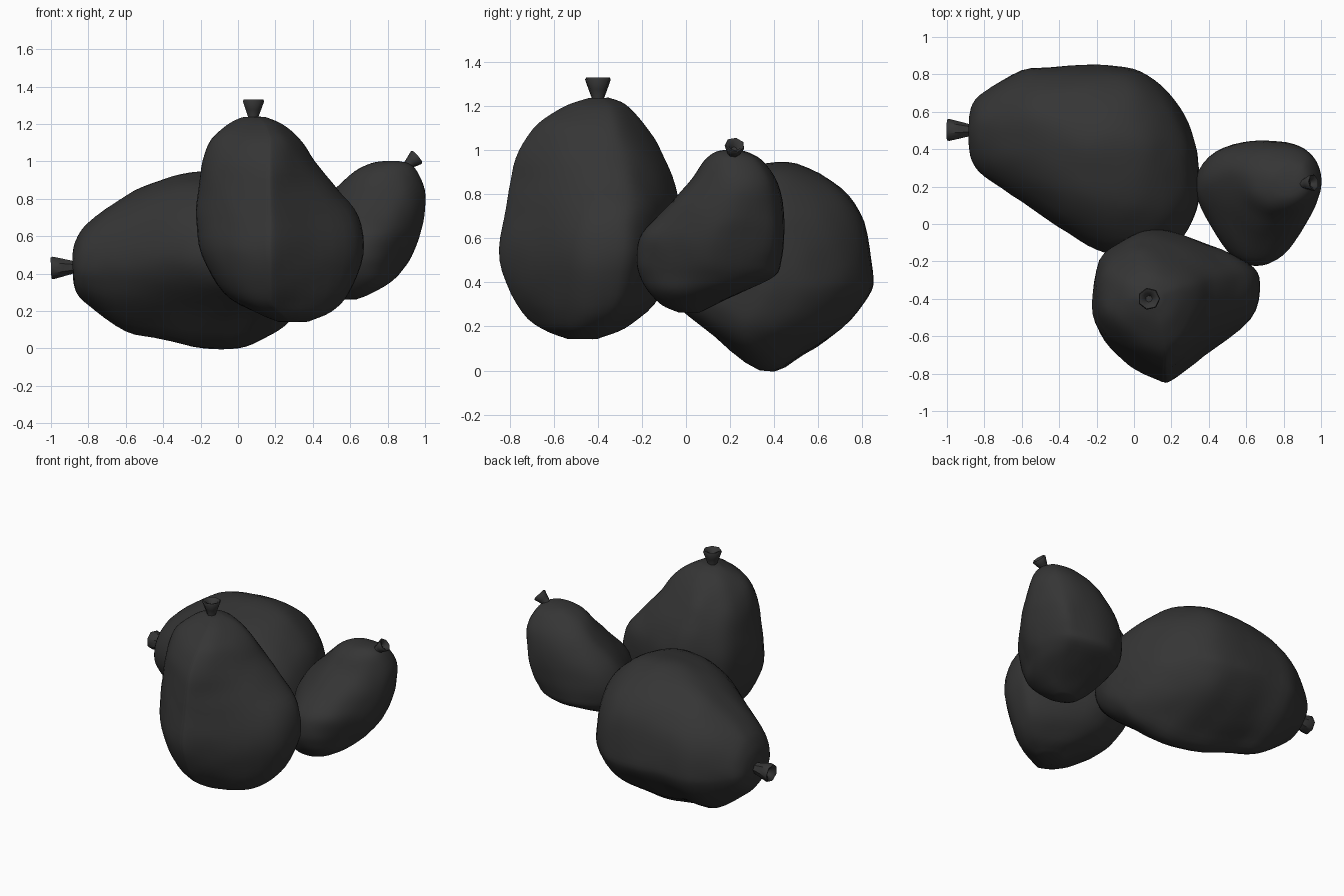
import bpy, bmesh, math
from mathutils import Vector, noise

if "Cube" in bpy.data.objects:
    bpy.data.objects.remove(bpy.data.objects["Cube"])

black = bpy.data.materials.new("black plastic")
black.diffuse_color = (0.036, 0.036, 0.036, 1)
black.use_nodes = True
black.node_tree.nodes["Principled BSDF"].inputs["Base Color"].default_value = black.diffuse_color


def smooth_points(pts, steps, closed):
    """Interpolate points of any dimension with a Catmull-Rom curve."""
    n, out = len(pts), []
    get = (lambda i: pts[i % n]) if closed else (lambda i: pts[max(0, min(n - 1, i))])
    for i in range(n if closed else n - 1):
        for s in range(steps):
            t = s / steps
            out.append([0.5 * (2 * b + (c - a) * t + (2 * a - 5 * b + 4 * c - d) * t * t
                               + (3 * b - a - 3 * c + d) * t ** 3)
                        for a, b, c, d in zip(get(i - 1), get(i), get(i + 1), get(i + 2))])
    return out if closed else out + [list(pts[-1])]


def finish(name, bm, angle):
    bmesh.ops.recalc_face_normals(bm, faces=bm.faces)
    mesh = bpy.data.meshes.new(name)
    bm.to_mesh(mesh)
    bm.free()
    ob = bpy.data.objects.new(name, mesh)
    bpy.context.collection.objects.link(ob)
    mesh.materials.append(black)
    bpy.ops.object.select_all(action='DESELECT')
    ob.select_set(True)
    bpy.context.view_layer.objects.active = ob
    bpy.ops.object.shade_smooth_by_angle(angle=math.radians(angle))
    return ob


def skin(bm, rings):
    for a, b in zip(rings, rings[1:]):
        for i in range(len(a)):
            j = (i + 1) % len(a)
            bm.faces.new((a[i], a[j], b[j], b[i]))


def make_bag(name, section, stations, place, blend=0.9, power=1.0, fold=None):
    """Loft one outline through stations (position, u min, u max, v min, v max).
    The outline turns into an ellipse as the bag narrows; a power below 1 squares
    that ellipse, and fold keeps the front crease at one u."""
    outline = smooth_points(section, 4, True)
    us, vs = [p[0] for p in outline], [p[1] for p in outline]
    u0, u1, v0, v1 = min(us), max(us), min(vs), max(vs)
    unit = [((2 * u - u0 - u1) / (u1 - u0), (2 * v - v0 - v1) / (v1 - v0)) for u, v in outline]
    crease = min(unit, key=lambda p: p[1])[0]
    widest = max((s[2] - s[1]) * (s[4] - s[3]) for s in stations)
    bm = bmesh.new()
    rings = []
    for t, ua, ub, va, vb in smooth_points(stations, 4, False):
        w = blend * max(0, 1 - (ub - ua) * (vb - va) / widest)
        shift = 0
        if fold is not None:
            shift = max(-.35, min(.35, (2 * fold - ua - ub) / (ub - ua) - crease))
        ring = []
        for p, q in unit:
            a = math.atan2(q, p)
            c, s = math.cos(a), math.sin(a)
            c, s = math.copysign(abs(c) ** power, c), math.copysign(abs(s) ** power, s)
            p, q = p + (c - p) * w, q + (s - q) * w
            p += shift * (1 - p * p) * (1 - q) / 2
            co = Vector(place(t, (ua + ub + p * (ub - ua)) / 2, (va + vb + q * (vb - va)) / 2))
            # Soft lumps from the contents
            lump = 0.008 * noise.noise_vector(co * 4.5) + 0.004 * noise.noise_vector(co * 9)
            ring.append(bm.verts.new(co + lump))
        rings.append(ring)
    skin(bm, rings)
    bm.faces.new(rings[0])
    bm.faces.new(rings[-1])
    return finish(name, bm, 40)


def make_knot(name, base, tip, r0, r1):
    """Fluted flare with a recessed mouth."""
    base, tip = Vector(base), Vector(tip)
    axis = tip - base
    turn = axis.to_track_quat('Z', 'Y')
    n, rings = 14, []
    bm = bmesh.new()
    for f, r in ((-0.2, r0 * 1.2), (0.1, r0), (0.5, r0 * 0.5 + r1 * 0.5), (0.92, r1),
                 (1.0, r1 * 0.92), (0.95, r1 * 0.65), (0.6, r1 * 0.3)):
        ring = []
        for i in range(n):
            a = math.tau * i / n
            k = r * (1 if i % 2 else 0.9)
            ring.append(bm.verts.new(
                base + turn @ Vector((k * math.cos(a), k * math.sin(a), f * axis.length))))
        rings.append(ring)
    skin(bm, rings)
    bm.faces.new(rings[0])
    bm.faces.new(rings[-1])
    return finish(name, bm, 50)


def upright(t, u, v):
    return (u, v, t)


def lying(t, u, v):
    return (t, u, v)


# Tall bag standing in front, with a fold down its front corner
make_bag("upright_bag",
         [(.2, -.84), (.17, -.83), (0, -.75), (-.15, -.62), (-.22, -.45), (-.18, -.2),
          (-.03, -.08), (.12, -.03), (.33, -.08), (.6, -.2), (.67, -.31), (.62, -.5),
          (.4, -.7), (.24, -.83)],
         [(.145, .22, .38, -.54, -.40), (.19, .1, .5, -.66, -.28), (.3, -.08, .6, -.77, -.14),
          (.5, -.195, .675, -.85, -.05), (.7, -.225, .645, -.825, -.03), (.85, -.215, .53, -.795, -.05),
          (1.0, -.19, .41, -.755, -.11), (1.12, -.14, .33, -.67, -.19),
          (1.2, -.05, .24, -.54, -.27), (1.235, .02, .15, -.44, -.35)],
         upright, blend=0.6, fold=0.17)
make_knot("upright_knot", (.08, -.4, 1.225), (.08, -.4, 1.33), .028, .06)

# Large bag lying on its side at the back
make_bag("lying_bag",
         [(.35, 0), (.1, .2), (-.1, .36), (-.17, .52), (-.1, .71), (.08, .87), (.3, .94),
          (.5, .95), (.7, .84), (.81, .68), (.85, .45), (.83, .34), (.71, .19), (.53, .07)],
         [(-.885, .43, .57, .37, .51), (-.865, .34, .64, .3, .58), (-.8, .25, .71, .23, .67),
          (-.6, .12, .82, .09, .82), (-.4, -.02, .84, .05, .91), (-.2, -.14, .85, .005, .945),
          (0, -.18, .83, 0, .93), (.15, -.16, .74, .06, .86), (.27, -.06, .58, .14, .74),
          (.33, .06, .42, .24, .6), (.35, .15, .3, .35, .48)], lying)
make_knot("lying_knot", (-.87, .5, .435), (-1.0, .5, .43), .035, .062)

# Small bag leaning out to the right
make_bag("leaning_bag",
         [(.32, .2), (.4, .37), (.6, .45), (.85, .43), (.95, .36), (1.0, .15), (.93, -.02),
          (.82, -.17), (.68, -.22), (.55, -.17), (.42, .01)],
         [(.265, .5, .63, -.03, .06), (.3, .44, .72, -.11, .13), (.36, .39, .83, -.17, .27),
          (.43, .35, .89, -.21, .4), (.5, .325, .93, -.225, .43), (.6, .33, .97, -.21, .445),
          (.7, .38, .995, -.13, .445), (.85, .51, .995, .01, .42), (.95, .62, .96, .08, .35),
          (.99, .71, .92, .13, .29), (1.003, .78, .87, .18, .24)], upright, power=0.85)
make_knot("leaning_knot", (.9, .213, .975), (.96, .222, 1.025), .024, .046)
